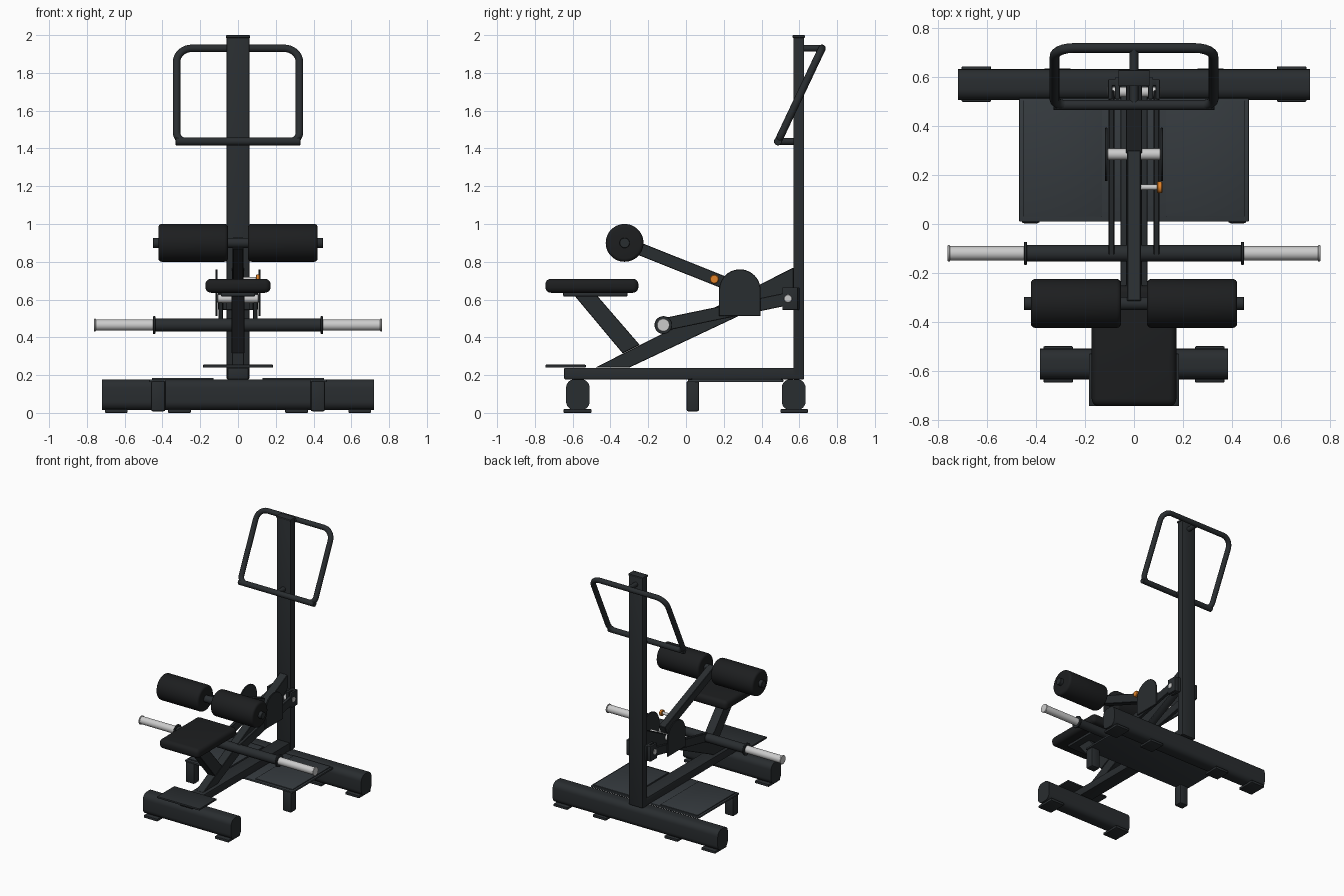
import bpy, bmesh, math
from mathutils import Vector, Matrix

if "Cube" in bpy.data.objects:
    bpy.data.objects.remove(bpy.data.objects["Cube"])


def material(name, c):
    m = bpy.data.materials.new(name)
    m.diffuse_color = (*c, 1)
    m.use_nodes = True
    m.node_tree.nodes["Principled BSDF"].inputs["Base Color"].default_value = m.diffuse_color
    return m


FRAME = material("frame_paint", (0.022, 0.026, 0.029))
PAD = material("pad_vinyl", (0.012, 0.013, 0.014))
PLATE = material("tread_plate", (0.035, 0.042, 0.048))
STEEL = material("bright_steel", (0.55, 0.56, 0.57))
ORANGE = material("orange_knob", (0.75, 0.22, 0.02))


def finish(name, bm, mat, bevel=0.0, seg=2, along_x_only=False):
    bmesh.ops.recalc_face_normals(bm, faces=bm.faces)
    if bevel:
        edges = [e for e in bm.edges if e.is_manifold and e.calc_face_angle(0) > math.radians(35)]
        if along_x_only:
            edges = [e for e in edges if abs(e.verts[0].co.x - e.verts[1].co.x) > 1e-4]
        bmesh.ops.bevel(bm, geom=edges, offset=bevel, segments=seg, profile=0.5,
                        affect='EDGES', clamp_overlap=True)
    me = bpy.data.meshes.new(name)
    bm.to_mesh(me)
    bm.free()
    me.materials.append(mat)
    ob = bpy.data.objects.new(name, me)
    bpy.context.collection.objects.link(ob)
    bpy.ops.object.select_all(action='DESELECT')
    ob.select_set(True)
    bpy.context.view_layer.objects.active = ob
    bpy.ops.object.shade_smooth_by_angle(angle=math.radians(35))
    return ob


def box(name, x, y, z, mat=FRAME, bevel=0.004, **kw):
    bm = bmesh.new()
    bmesh.ops.create_cube(bm, size=1)
    for v in bm.verts:
        v.co = [(r[0] + r[1]) / 2 + c * (r[1] - r[0]) for c, r in zip(v.co, (x, y, z))]
    return finish(name, bm, mat, bevel, **kw)


def profile(name, yz, x0, x1, mat=FRAME, bevel=0.003):
    """Extrude a side outline (y, z) from x0 to x1."""
    bm = bmesh.new()
    f = bm.faces.new([bm.verts.new((x0, y, z)) for y, z in yz])
    r = bmesh.ops.extrude_face_region(bm, geom=[f])
    for v in r["geom"]:
        if isinstance(v, bmesh.types.BMVert):
            v.co.x = x1
    return finish(name, bm, mat, bevel, 1)


def strut(name, p, q, thick, x0, x1):
    """Flat bar between two (y, z) points."""
    a, b = Vector(p), Vector(q)
    d = (b - a).normalized()
    n = Vector((-d.y, d.x)) * thick / 2
    return profile(name, [a - n, b - n, b + n, a + n], x0, x1)


def rod(name, p, q, r, mat=FRAME, bevel=0.002, seg=1, sides=40):
    a, b = Vector(p), Vector(q)
    rot = (b - a).to_track_quat('Z', 'Y').to_matrix().to_4x4()
    bm = bmesh.new()
    bmesh.ops.create_cone(bm, cap_ends=True, segments=sides, radius1=r, radius2=r,
                          depth=(b - a).length, matrix=Matrix.Translation((a + b) / 2) @ rot)
    return finish(name, bm, mat, bevel, seg)


def xrod(name, x0, x1, y, z, r, mat=FRAME, **kw):
    return rod(name, (x0, y, z), (x1, y, z), r, mat, **kw)


def span(s, a, b):
    return (a, b) if s > 0 else (-b, -a)


SIDES = ((1, "right"), (-1, "left"))

# Base frame
box("rear_base_beam", (-.72, .72), (.507, .633), (.015, .178), bevel=.045, seg=6, along_x_only=True)
box("front_base_beam", (-.385, .385), (-.635, -.51), (.015, .178), bevel=.045, seg=6, along_x_only=True)
box("spine_beam", (-.055, .055), (-.645, .572), (.178, .238))
box("front_step_plate", (-.185, .185), (-.745, -.53), (.24, .255))
box("floor_plate", (-.47, .47), (.01, .515), (.163, .178), PLATE)
for s, n in SIDES:
    box(n + "_tread", span(s, .13, .455), (.03, .505), (.176, .185), PLATE, .002)
    box(n + "_platform_leg", span(s, .385, .46), (.003, .07), (.008, .17), bevel=.01)
    box(n + "_rear_foot", span(s, .585, .705), (.5, .645), (0, .02))
    box(n + "_rear_inner_foot", span(s, .255, .37), (.51, .635), (0, .02))
    box(n + "_front_foot", span(s, .25, .37), (-.648, -.5), (0, .02))

# Upright and diagonal support
box("upright_post", (-.06, .06), (.568, .625), (.178, 1.99))
box("upright_cap", (-.064, .064), (.564, .63), (1.985, 2.0))
profile("diagonal_beam", [(-.48, .24), (-.30, .24), (.57, .65), (.57, .77)], -.033, .033)

# Seat
profile("seat_post", [(-.59, .62), (-.47, .62), (-.245, .36), (-.335, .315)], -.035, .035)
box("seat_mount", (-.09, .09), (-.65, -.31), (.617, .638))
box("seat_pad", (-.173, .173), (-.745, -.252), (.636, .71), PAD, .03, seg=5)

# Thigh rollers and their arm
xrod("roller_axle", -.45, .45, -.325, .9, .027)
for s, n in SIDES:
    xrod(n + "_roller", *span(s, .053, .422), -.325, .9, .1, PAD, bevel=.018, seg=4, sides=56)
strut("roller_arm", (-.325, .9), (.29, .655), .066, -.028, .028)

# Pivot housing
arc = [(.285 + .11 * math.cos(t * math.pi / 20), .65 + .11 * math.sin(t * math.pi / 20)) for t in range(21)]
for s, n in SIDES:
    profile(n + "_pivot_plate", arc + [(.175, .512), (.395, .512)], *span(s, .108, .119))
xrod("pivot_shaft", -.108, .108, .285, .605, .023, STEEL)
xrod("pin_shaft", .025, .1, .15, .708, .011, STEEL)
xrod("pin_knob", .094, .116, .15, .708, .024, ORANGE, bevel=.004)

# Weight lever
for s, n in SIDES:
    strut(n + "_lever_arm", (-.12, .467), (.55, .606), .068, *span(s, .08, .104))
    box(n + "_rear_bracket", span(s, .058, .078), (.51, .6), (.545, .665))
    xrod(n + "_bracket_bolt", *span(s, .03, .092), .54, .605, .021, STEEL)
    xrod(n + "_bolt_head", *span(s, .1, .109), .54, .605, .021, STEEL)
    box(n + "_outer_bracket", span(s, .088, .106), (.51, .592), (.545, .665))
    xrod(n + "_weight_sleeve", *span(s, .44, .755), -.12, .465, .029, STEEL)
    xrod(n + "_sleeve_lip", *span(s, .753, .762), -.12, .465, .034, STEEL)
    xrod(n + "_weight_collar", *span(s, .438, .45), -.12, .465, .047)
xrod("weight_crossbar", -.445, .445, -.12, .465, .034)
box("rear_bracket_bridge", (-.1, .1), (.565, .592), (.545, .665))

# Tilted handle loop
A, B = Vector((0, .487, 1.437)), Vector((0, .72, 1.93))
up = (B - A).normalized()
h, w = (B - A).length, .325
pts = []
for cx, cz, r, a0 in ((1, h, .08, 0), (-1, h, .08, 90), (-1, 0, .05, 180), (1, 0, .05, 270)):
    for k in range(9):
        a = math.radians(a0 + k * 11.25)
        u = cx * (w - r) + r * math.cos(a)
        v = (h - r if cz else r) + r * math.sin(a)
        pts.append(A + up * v + Vector((u, 0, 0)))
cu = bpy.data.curves.new("handle_loop", 'CURVE')
cu.dimensions = '3D'
cu.bevel_depth = .02
cu.bevel_resolution = 4
cu.materials.append(FRAME)
sp = cu.splines.new('POLY')
sp.points.add(len(pts) - 1)
for p, co in zip(sp.points, pts):
    p.co = (*co, 1)
sp.use_cyclic_u = True
bpy.context.collection.objects.link(bpy.data.objects.new("handle_loop", cu))
xrod("handle_lower_bar", -.33, .33, A.y, A.z, .021)
rod("handle_top_bracket", (0, .6, 1.93), (0, .72, 1.93), .018)
rod("handle_bottom_bracket", (0, .487, 1.437), (0, .58, 1.437), .018)
